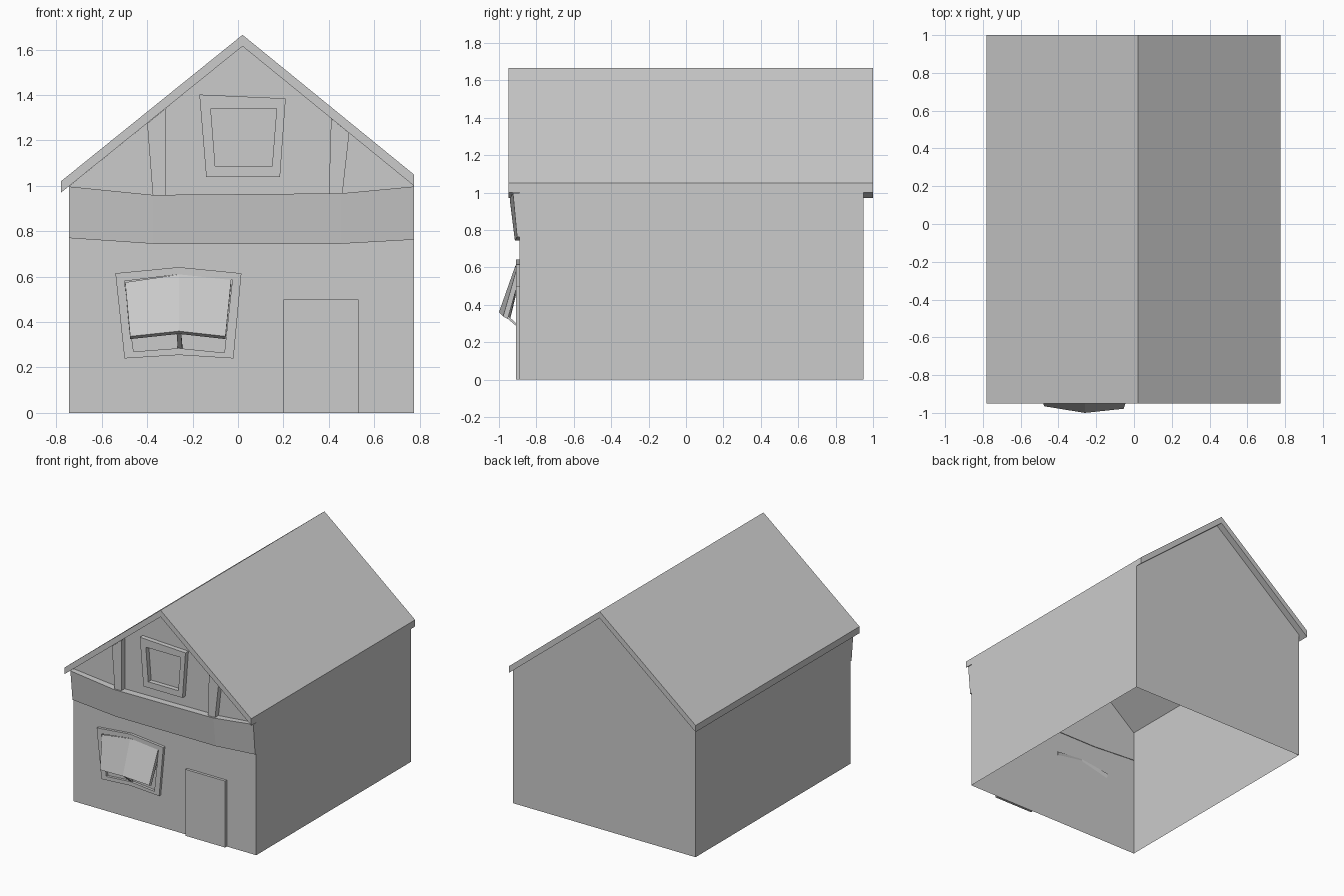
import bpy

if "Cube" in bpy.data.objects:
    bpy.data.objects.remove(bpy.data.objects["Cube"])

WALL = -0.89   # y of the front wall


def mesh(name, verts, faces, fix=True):
    me = bpy.data.meshes.new(name)
    me.from_pydata(verts, [], faces)
    ob = bpy.data.objects.new(name, me)
    bpy.context.collection.objects.link(ob)
    if fix:
        import bmesh
        bm = bmesh.new()
        bm.from_mesh(me)
        bmesh.ops.recalc_face_normals(bm, faces=bm.faces)
        bm.to_mesh(me)
        bm.free()
    return ob


def loft(name, front, back):
    """Closed solid between two matching 3D outlines."""
    n = len(front)
    faces = [tuple(range(n)), tuple(range(2 * n - 1, n - 1, -1))]
    faces += [(i, (i + 1) % n, n + (i + 1) % n, n + i) for i in range(n)]
    return mesh(name, front + back, faces)


def at(outline, y):
    return [(x, y, z) for x, z in outline]


def prism(name, outline, y0, y1):
    return loft(name, at(outline, y0), at(outline, y1))


def frame(name, outer, inner, y0, y1):
    """Window surround: a closed ring between two outlines."""
    n = len(outer)
    loops = [at(outer, y0), at(inner, y0), at(inner, y1), at(outer, y1)]
    faces = []
    for k in range(4):
        a, b = k * n, (k + 1) % 4 * n
        faces += [(a + i, a + (i + 1) % n, b + (i + 1) % n, b + i) for i in range(n)]
    return mesh(name, sum(loops, []), faces)


# Wall shell, open underneath and closed above by the roof
gable = [(-0.745, 0), (0.775, 0), (0.775, 1.0), (0.02, 1.615), (-0.745, 0.998)]
mesh("walls", at(gable, WALL) + at(gable, 0.95),
     [(0, 1, 2, 3, 4), (9, 8, 7, 6, 5), (1, 6, 7, 2), (5, 0, 4, 9)], fix=False)

# Roof slab with uneven eaves
prism("roof", [(-0.78, 0.97), (0.02, 1.615), (0.775, 1.0),
               (0.775, 1.05), (0.02, 1.665), (-0.78, 1.02)], -0.95, 1.0)

# Sagging, sloping beam across the front
xs = [-0.745, -0.375, 0.455, 0.775]
top = list(zip(xs, [-0.93, -0.942, -0.942, -0.925], [0.997, 0.96, 0.967, 0.997]))
low = list(zip(xs, [-0.905, -0.915, -0.915, -0.903], [0.77, 0.745, 0.745, 0.763]))
front = low + top[::-1]
back = [(x, -0.885 if i < 4 else WALL, z) for i, (x, y, z) in enumerate(front)]
n = 4
verts = low + top + [(x, -0.885, z) for x, y, z in low] + [(x, WALL, z) for x, y, z in top]
faces = [(0, 4, 12, 8), (3, 11, 15, 7)]
for i in range(3):
    for a, b in ((0, 4), (4, 12), (12, 8), (8, 0)):
        faces.append((a + i, a + i + 1, b + i + 1, b + i))
mesh("front_beam", verts, faces)

# Crooked gable posts
prism("left_post", [(-0.375, 0.955), (-0.32, 0.955), (-0.32, 1.34), (-0.40, 1.275)], -0.93, WALL)
prism("right_post", [(0.40, 0.96), (0.46, 0.965), (0.49, 1.232), (0.41, 1.297)], -0.93, WALL)

# Attic window surround
frame("attic_window_frame",
      [(-0.14, 1.04), (0.185, 1.04), (0.21, 1.385), (-0.17, 1.402)],
      [(-0.10, 1.085), (0.15, 1.085), (0.17, 1.34), (-0.12, 1.34)], -0.925, WALL)

# Lower window surround
frame("window_frame",
      [(-0.50, 0.24), (-0.26, 0.255), (-0.02, 0.24), (0.015, 0.615), (-0.26, 0.642), (-0.54, 0.615)],
      [(-0.46, 0.27), (-0.26, 0.285), (-0.06, 0.265), (-0.025, 0.585), (-0.26, 0.61), (-0.50, 0.58)],
      -0.91, WALL)

# Propped-open shutter, creased down the middle
s_top = [(-0.497, -0.907, 0.575), (-0.26, -0.912, 0.61), (-0.03, -0.907, 0.587)]
s_low = [(-0.475, -0.965, 0.337), (-0.26, -1.0, 0.36), (-0.055, -0.978, 0.337)]
sv = s_top + s_low
sv += [(x, y + 0.025, z - 0.012) for x, y, z in sv]
sf = [(0, 3, 9, 6), (2, 8, 11, 5)]
for i in range(2):
    for a, b in ((0, 3), (3, 9), (9, 6), (6, 0)):
        sf.append((a + i, a + i + 1, b + i + 1, b + i))
mesh("window_shutter", sv, sf)

# Stick holding the shutter open
loft("shutter_prop",
     [(-0.27, -0.975, 0.345), (-0.25, -0.975, 0.345), (-0.25, -0.975, 0.36), (-0.27, -0.975, 0.36)],
     [(-0.265, -0.90, 0.28), (-0.245, -0.90, 0.28), (-0.245, -0.90, 0.295), (-0.265, -0.90, 0.295)])

# Door panel
prism("door", [(0.20, 0), (0.53, 0), (0.53, 0.50), (0.20, 0.50)], -0.91, WALL)
